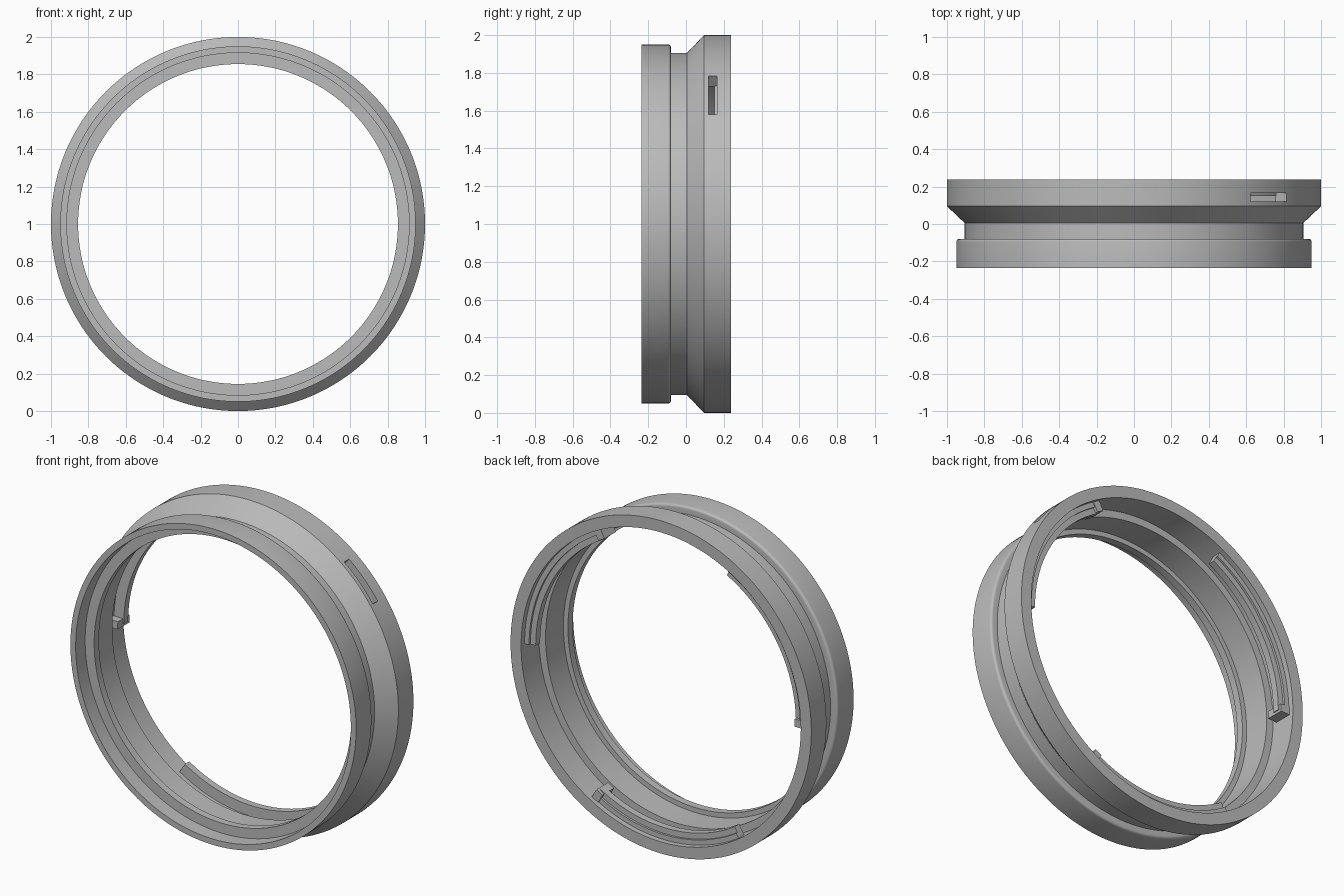
import bpy, bmesh, math

if "Cube" in bpy.data.objects:
    bpy.data.objects.remove(bpy.data.objects["Cube"], do_unlink=True)

grey = bpy.data.materials.new("satin grey")
grey.use_nodes = True
colour = (0.5, 0.5, 0.5, 1)
grey.diffuse_color = colour
grey.node_tree.nodes["Principled BSDF"].inputs["Base Color"].default_value = colour


def sweep(name, profile, start=0, end=360, steps=192):
    """Sweep a closed (radius, y) profile around the ring axis, in degrees."""
    full = end - start == 360
    bm = bmesh.new()
    rows = []
    for i in range(steps if full else steps + 1):
        a = math.radians(start + (end - start) * i / steps)
        rows.append([bm.verts.new((r * math.cos(a), y, 1 + r * math.sin(a)))
                     for r, y in profile])
    n = len(profile)
    for i in range(steps):
        p, q = rows[i], rows[(i + 1) % len(rows)]
        for j in range(n):
            k = (j + 1) % n
            bm.faces.new((p[j], p[k], q[k], q[j]))
    if not full:
        bm.faces.new(rows[0])
        bm.faces.new(rows[-1])
    bmesh.ops.recalc_face_normals(bm, faces=bm.faces)
    mesh = bpy.data.meshes.new(name)
    bm.to_mesh(mesh)
    bm.free()
    mesh.materials.append(grey)
    obj = bpy.data.objects.new(name, mesh)
    bpy.context.collection.objects.link(obj)
    return obj


def smooth(obj):
    bpy.ops.object.select_all(action='DESELECT')
    obj.select_set(True)
    bpy.context.view_layer.objects.active = obj
    bpy.ops.object.shade_smooth_by_angle(angle=math.radians(28))


def block(r0, r1, y0, y1):
    return [(r0, y0), (r1, y0), (r1, y1), (r0, y1)]


# Main ring: front lip with rounded shoulder, groove, cone and rear collar
lip_round = [(0.935 + 0.015 * math.cos(t), -0.095 + 0.015 * math.sin(t))
             for t in (math.pi / 2 * i / 5 for i in range(6))]
outside = [(0.915, -0.235), (0.95, -0.235)] + lip_round + [
    (0.905, -0.08), (0.905, 0.005), (1.0, 0.095), (1.0, 0.238)]
inside = [(0.93, 0.238), (0.93, 0.07), (0.885, 0.07), (0.885, -0.1),
          (0.855, -0.1), (0.855, -0.145), (0.915, -0.145)]
ring = sweep("adapter_ring", outside + inside)

# Slot through the rear collar
cutter = sweep("slot_cutter", block(0.9, 1.1, 0.12, 0.165), 35.5, 51.5, 12)
cutter.hide_render = True
cut = ring.modifiers.new("slot", 'BOOLEAN')
cut.operation = 'DIFFERENCE'
cut.solver = 'EXACT'
cut.object = cutter
bpy.context.view_layer.objects.active = ring
bpy.ops.object.modifier_apply(modifier="slot")
bpy.data.objects.remove(cutter, do_unlink=True)
smooth(ring)

# Three bayonet tabs, each with a stepped face and a stop block at one end
tab_profile = [(0.865, 0.15), (0.932, 0.15), (0.932, 0.205),
               (0.9, 0.205), (0.9, 0.192), (0.865, 0.192)]
for label, mid in (("left", 31), ("right", 149), ("bottom", 269)):
    smooth(sweep("bayonet_tab_" + label, tab_profile, mid - 31, mid + 31, 40))
    smooth(sweep("tab_stop_" + label, block(0.87, 0.932, 0.1, 0.21),
                 mid + 29, mid + 32, 3))
